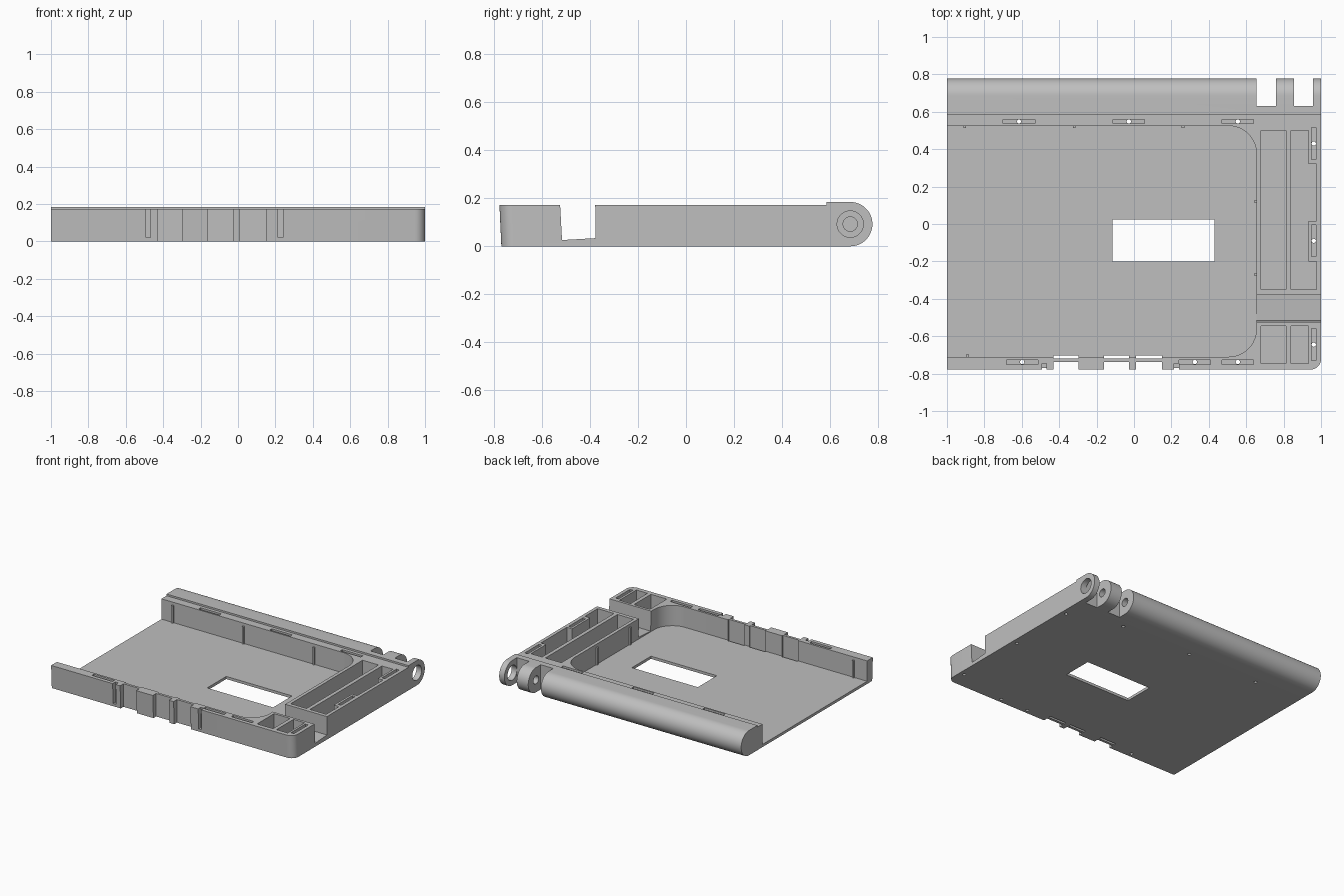
import bpy, bmesh, math

if "Cube" in bpy.data.objects:
    bpy.data.objects.remove(bpy.data.objects["Cube"])

grey = bpy.data.materials.new("plain grey")
grey.diffuse_color = (0.52, 0.52, 0.52, 1)
grey.use_nodes = True
grey.node_tree.nodes["Principled BSDF"].inputs["Base Color"].default_value = grey.diffuse_color


def prism(name, pts, a, b, axis="z"):
    """Extrude a closed outline from a to b along z (x,y points) or x (y,z points)."""
    place = (lambda p, t: (p[0], p[1], t)) if axis == "z" else (lambda p, t: (t, p[0], p[1]))
    bm = bmesh.new()
    lo = [bm.verts.new(place(p, a)) for p in pts]
    hi = [bm.verts.new(place(p, b)) for p in pts]
    bm.faces.new(lo)
    bm.faces.new(hi)
    for i in range(len(pts)):
        j = (i + 1) % len(pts)
        bm.faces.new((lo[i], lo[j], hi[j], hi[i]))
    bmesh.ops.recalc_face_normals(bm, faces=bm.faces)
    me = bpy.data.meshes.new(name)
    bm.to_mesh(me)
    bm.free()
    me.materials.append(grey)
    ob = bpy.data.objects.new(name, me)
    bpy.context.collection.objects.link(ob)
    return ob


def arc(cx, cy, r, a0, a1, n=12):
    angs = [math.radians(a0 + (a1 - a0) * i / n) for i in range(n + 1)]
    return [(cx + r * math.cos(t), cy + r * math.sin(t)) for t in angs]


def circle(cx, cy, r, n=32):
    return arc(cx, cy, r, 0, 360, n)[:-1]


def rect(x0, x1, y0, y1):
    return [(x0, y0), (x1, y0), (x1, y1), (x0, y1)]


def cut(target, pts, a, b, axis="z"):
    """Subtract an extruded outline from the target."""
    tool = prism("cutter", pts, a, b, axis)
    tool.hide_render = True
    mod = target.modifiers.new("cut", "BOOLEAN")
    mod.operation, mod.solver, mod.object = "DIFFERENCE", "EXACT", tool
    bpy.context.view_layer.objects.active = target
    bpy.ops.object.modifier_apply(modifier=mod.name)
    bpy.data.objects.remove(tool)


FLOOR, TOP, UP = 0.02, 0.172, 0.3

# Tray body with a rounded front right corner and a slightly drafted front
outline = [(-1, 0.585), (-1, -0.778)] + arc(0.945, -0.723, 0.055, -90, 0, 8) + [(1, 0.585)]
tray = prism("tray", outline, 0, TOP)
for v in tray.data.vertices:
    if v.co.z < 0.01 and v.co.y < -0.7:
        v.co.y += 0.008

# Main bay, open on the left
bay = [(-1.1, -0.71)] + arc(0.505, -0.56, 0.15, -90, 0) + arc(0.505, 0.375, 0.15, 0, 90) + [(-1.1, 0.525)]
cut(tray, bay, FLOOR, UP)
cut(tray, rect(-0.115, 0.43, -0.2, 0.025), -0.1, 0.1)

# Cross channel through the right block
cut(tray, [(-0.517, 0.026), (-0.377, 0.034), (-0.38, UP), (-0.532, UP)], 0.64, 1.1, "x")

# Pockets in the right block; the long outer one steps round two screw bosses
cut(tray, rect(0.68, 0.812, -0.35, 0.5), FLOOR, UP)
cut(tray, [(0.84, -0.35), (0.975, -0.35), (0.975, -0.2), (0.932, -0.2), (0.932, 0.015), (0.975, 0.015),
           (0.975, 0.32), (0.932, 0.32), (0.932, 0.5), (0.84, 0.5)], FLOOR, UP)
for x0, x1 in ((0.68, 0.812), (0.84, 0.932)):
    cut(tray, rect(x0, x1, -0.745, -0.545), FLOOR, UP)

# Port recesses in the front wall, with thin plates left standing
for x0, x1 in ((-0.43, -0.297), (-0.16, -0.027), (0.012, 0.15)):
    cut(tray, rect(x0, x1, -0.85, -0.738), -0.1, UP)
    cut(tray, rect(x0, x1, -0.719, -0.702), -0.1, UP)
for x0, x1 in ((-0.492, -0.467), (0.215, 0.24)):
    cut(tray, rect(x0, x1, -0.85, -0.745), FLOOR, UP)

# Screw slots along the rims, each with a through hole
slots = [(x, 0.548, True) for x in (-0.615, -0.028, 0.555)]
slots += [(x, -0.738, True) for x in (-0.598, 0.325, 0.555)]
slots += [(0.961, y, False) for y in (0.43, -0.09, -0.645)]
for x, y, along_x in slots:
    hx, hy = (0.085, 0.012) if along_x else (0.012, 0.085)
    cut(tray, rect(x - hx, x + hx, y - hy, y + hy), TOP - 0.03, UP)
    cut(tray, circle(x, y, 0.0115, 16), -0.1, UP)

# Hinge barrel with its raised strip
ay, az, ar = 0.685, 0.0925, 0.0925
hinge = prism("hinge_barrel", [(0.585, 0), (0.585, 0.185)][::-1] + arc(ay, az, ar, -90, 90, 28), -1, 1, "x")
for x0, x1 in ((0.655, 0.76), (0.855, 0.957)):
    cut(hinge, rect(x0, x1, 0.63, 0.9), -0.1, UP)
cut(hinge, circle(ay, az, 0.03), 0.5, 0.9, "x")
cut(hinge, circle(ay, az, 0.055), 0.94, 1.1, "x")

# Small locating ribs on the inner walls
ribs = [(-0.905, 0.521), (-0.32, 0.521), (0.262, 0.521), (0.651, 0.12), (0.651, -0.27), (-0.89, -0.706)]
for i, (x, y) in enumerate(ribs):
    prism(f"locating_rib_{i + 1}", rect(x - 0.007, x + 0.007, y - 0.007, y + 0.007), FLOOR - 0.005, 0.15)

# Smooth the curved faces, keep the edges sharp
for ob in bpy.context.scene.objects:
    ob.select_set(True)
bpy.context.view_layer.objects.active = tray
bpy.ops.object.shade_smooth_by_angle(angle=math.radians(30))
